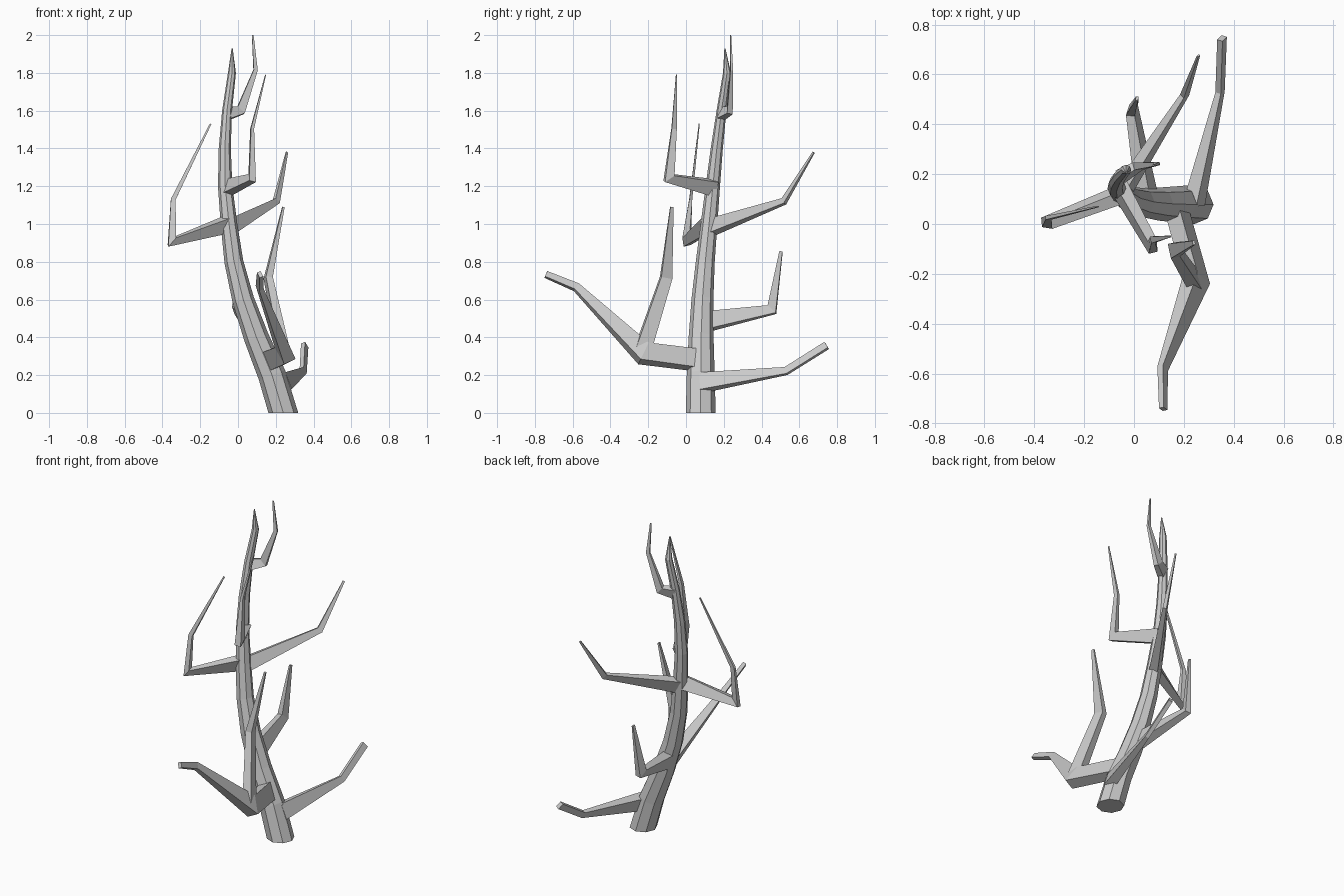
import bpy, bmesh, math
from mathutils import Vector

if "Cube" in bpy.data.objects:
    bpy.data.objects.remove(bpy.data.objects["Cube"])


def sweep(name, path, section, side=None):
    """Loft a scaled section along (x, y, z, size) nodes and cap both ends."""
    pts = [Vector(p[:3]) for p in path]
    up = Vector((0, 0, 1))
    side = side or (pts[1] - pts[0]).cross(up).normalized()
    bm = bmesh.new()
    rings = []
    for i, p in enumerate(pts):
        before = (p - pts[i - 1]).normalized() if i else Vector()
        after = (pts[i + 1] - p).normalized() if i < len(pts) - 1 else Vector()
        t = (before + after).normalized()
        if i == 0 and p.z == 0:
            t = up
        s = (side - t * side.dot(t)).normalized()
        u = s.cross(t)
        rings.append([bm.verts.new(p + (s * a + u * b) * path[i][3]) for a, b in section])
    n = len(section)
    for r, q in zip(rings, rings[1:]):
        for j in range(n):
            k = (j + 1) % n
            bm.faces.new((r[j], r[k], q[k], q[j]))
    bm.faces.new(rings[0][::-1])
    bm.faces.new(rings[-1])
    bmesh.ops.recalc_face_normals(bm, faces=bm.faces)
    mesh = bpy.data.meshes.new(name)
    bm.to_mesh(mesh)
    bm.free()
    bpy.context.collection.objects.link(bpy.data.objects.new(name, mesh))


def branch(name, path, roll=20):
    """Four-sided limb, taller than wide, slightly rolled."""
    c, s = math.cos(math.radians(roll)), math.sin(math.radians(roll))
    rect = [(-.26, -.42), (.26, -.42), (.26, .42), (-.26, .42)]
    sweep(name, path, [(a * c - b * s, a * s + b * c) for a, b in rect])


# Curved eight-sided trunk
octagon = [(math.cos(i * math.pi / 4), math.sin(i * math.pi / 4)) for i in range(8)]
sweep("trunk", [
    (.24, .078, 0, .079), (.18, .078, .2, .074), (.097, .08, .4, .066),
    (.027, .087, .6, .058), (-.022, .102, .8, .05), (-.048, .122, 1, .044),
    (-.068, .142, 1.2, .038), (-.07, .163, 1.4, .032), (-.058, .188, 1.6, .026),
    (-.032, .217, 1.8, .021), (-.031, .206, 1.93, .003)], octagon, Vector((1, 0, 0)))

# Low limbs
branch("low_back_branch", [
    (.24, .08, .16, .115), (.345, .53, .222, .046), (.353, .745, .357, .046)])
branch("low_front_branch", [
    (.17, .06, .28, .125), (.25, -.225, .315, .13),
    (.115, -.58, .665, .05), (.117, -.742, .733, .04)], -20)
branch("front_upright_fork", [
    (.24, -.23, .33, .1), (.16, -.105, .715, .072), (.24, -.075, 1.09, .02)])

# Middle limbs
branch("middle_back_branch", [
    (.055, .09, .48, .12), (-.008, .455, .547, .07), (.012, .503, .855, .02)])
branch("middle_right_branch", [
    (-.05, .125, .98, .1), (.203, .518, 1.12, .042), (.259, .676, 1.38, .014)])
branch("middle_left_branch", [
    (-.05, .12, 1, .1), (-.35, .003, .908, .075),
    (-.343, .025, 1.13, .03), (-.145, .07, 1.53, .01)])

# Upper limbs
branch("upper_front_branch", [
    (-.06, .15, 1.19, .1), (.075, -.09, 1.243, .072),
    (.075, -.063, 1.505, .032), (.146, -.05, 1.79, .008)])
branch("top_branch", [
    (-.055, .19, 1.585, .08), (.015, .232, 1.602, .06),
    (.093, .241, 1.815, .026), (.078, .236, 2, .01)])
